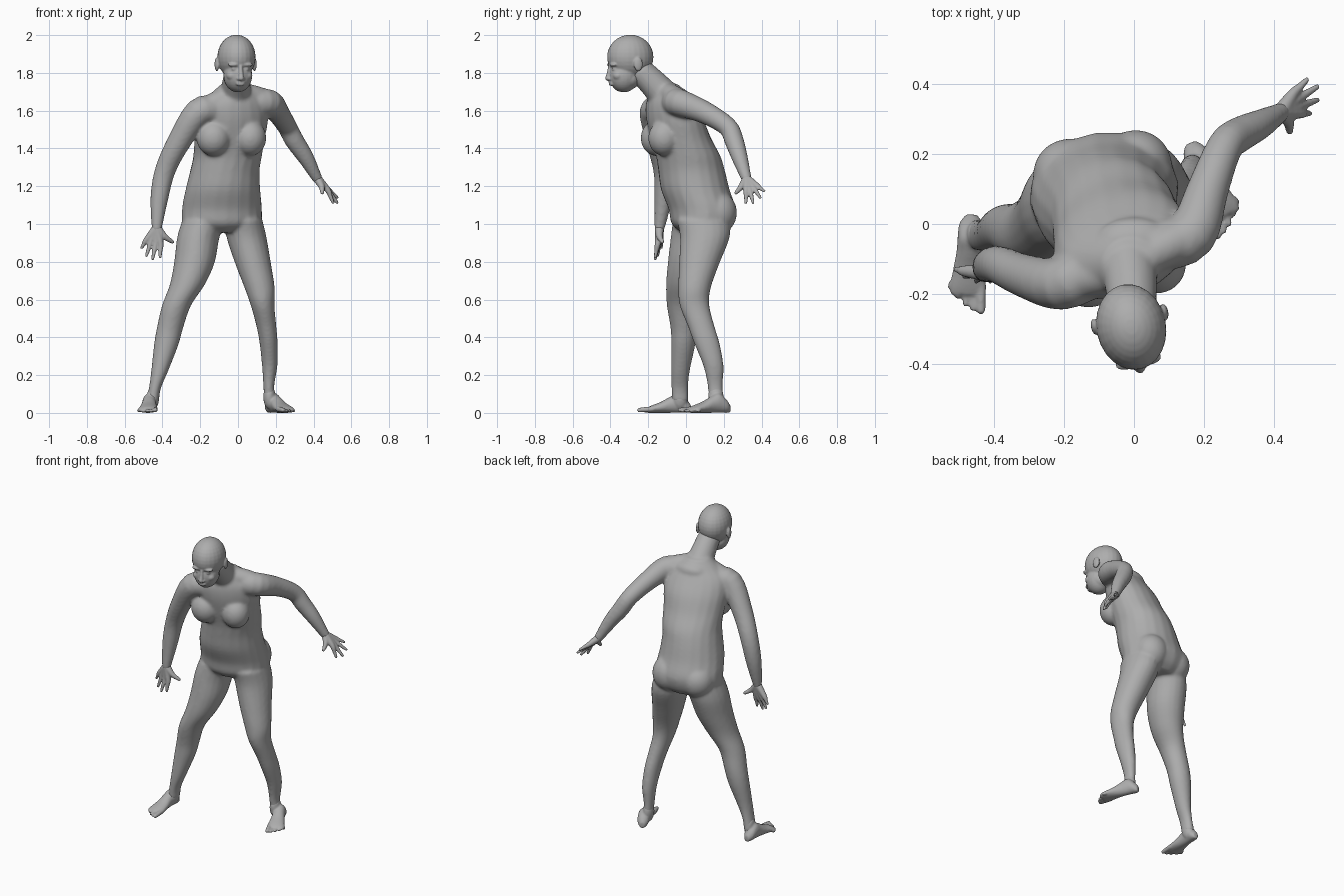
import bpy
import bmesh
import math
from mathutils import Vector, Matrix

cube = bpy.data.objects.get("Cube")
if cube:
    bpy.data.objects.remove(cube, do_unlink=True)

skin = bpy.data.materials.new("grey_skin")
skin.use_nodes = True
GREY = (0.42, 0.42, 0.42, 1)
skin.diffuse_color = GREY
skin.node_tree.nodes["Principled BSDF"].inputs["Base Color"].default_value = GREY
SIDES = 20
UP = Vector((0, 0, 1))


def spline(rows, steps=4):
    """Catmull-Rom interpolation of rows of numbers."""
    out = []
    for i in range(len(rows) - 1):
        a, b, c, d = (rows[max(0, min(len(rows) - 1, i + k))] for k in (-1, 0, 1, 2))
        for s in range(steps):
            t = s / steps
            out.append([q + t * (r - p) / 2 + t * t * (2 * p - 5 * q + 4 * r - e) / 2
                        + t ** 3 * (3 * q - p - 3 * r + e) / 2
                        for p, q, r, e in zip(a, b, c, d)])
    return out + [list(rows[-1])]


def loft(bm, sections):
    """Skin elliptical sections given as centre and two half axes."""
    rings = []
    for centre, u, v in sections:
        angles = [2 * math.pi * k / SIDES for k in range(SIDES)]
        rings.append([bm.verts.new(centre + u * math.cos(a) + v * math.sin(a)) for a in angles])
    for a, b in zip(rings, rings[1:]):
        for k in range(SIDES):
            n = (k + 1) % SIDES
            bm.faces.new((a[k], a[n], b[n], b[k]))
    bm.faces.new(rings[0][::-1])
    bm.faces.new(rings[-1])


def level_loft(bm, rows):
    """Rows of x, y, z, half width, half depth, yaw in degrees."""
    sections = []
    for x, y, z, rx, ry, yaw in spline(rows):
        turn = Matrix.Rotation(math.radians(yaw), 3, 'Z')
        sections.append((Vector((x, y, z)), turn @ Vector((rx, 0, 0)), turn @ Vector((0, ry, 0))))
    loft(bm, sections)


def ball(bm, loc, radii, base=Matrix()):
    m = base @ Matrix.Translation(loc) @ Matrix.Diagonal((*radii, 1))
    bmesh.ops.create_uvsphere(bm, u_segments=24, v_segments=16, radius=1, matrix=m)


def limb(bm, rows, base=Matrix()):
    """Round tube through rows of x, y, z, radius, with a rounded tip."""
    rows = spline(rows)
    pts = [base @ Vector(r[:3]) for r in rows]
    ref = (pts[-1] - pts[0]).orthogonal().normalized()
    sections = []
    for i, p in enumerate(pts):
        t = (pts[min(i + 1, len(pts) - 1)] - pts[max(i - 1, 0)]).normalized()
        u = t.cross(ref).normalized()
        sections.append((p, u * rows[i][3], t.cross(u) * rows[i][3]))
    loft(bm, sections)
    ball(bm, pts[-1], [rows[-1][3]] * 3)


def finish(bm, name, voxel, smoothing):
    """Fuse the overlapping forms into one smooth skin."""
    bmesh.ops.recalc_face_normals(bm, faces=bm.faces)
    mesh = bpy.data.meshes.new(name)
    bm.to_mesh(mesh)
    bm.free()
    ob = bpy.data.objects.new(name, mesh)
    bpy.context.scene.collection.objects.link(ob)
    fuse = ob.modifiers.new("fuse", 'REMESH')
    fuse.mode = 'VOXEL'
    fuse.voxel_size = voxel
    soft = ob.modifiers.new("soften", 'SMOOTH')
    soft.factor = 0.5
    soft.iterations = smoothing
    bpy.context.view_layer.update()
    done = bpy.data.meshes.new_from_object(ob.evaluated_get(bpy.context.evaluated_depsgraph_get()))
    ob.modifiers.clear()
    ob.data = done
    done.name = name
    done.materials.clear()
    done.materials.append(skin)
    for p in done.polygons:
        p.use_smooth = True


# Torso, from crotch to neck base
body = bmesh.new()
level_loft(body, [
    (-.085, .09, .955, .12, .11, 8), (-.085, .085, 1.0, .205, .16, 8),
    (-.085, .085, 1.08, .213, .178, 8), (-.08, .05, 1.18, .2, .182, 10),
    (-.07, .03, 1.28, .185, .177, 12), (-.055, .012, 1.36, .183, .17, 15),
    (-.045, -.025, 1.45, .19, .157, 18), (-.035, -.058, 1.55, .2, .145, 20),
    (-.03, -.085, 1.63, .185, .12, 20), (-.02, -.095, 1.69, .13, .09, 20),
    (-.015, -.105, 1.74, .075, .065, 15)])
ball(body, (-.13, -.155, 1.455), (.09, .085, .095))
ball(body, (.065, -.115, 1.455), (.085, .085, .095))
ball(body, (.005, .165, 1.06), (.105, .105, .115))
ball(body, (-.185, .14, 1.05), (.105, .105, .11))
ball(body, (0, -.05, 1.67), (.11, .07, .055))
limb(body, [(-.02, -.09, 1.65, .09), (-.01, -.16, 1.73, .077), (-.005, -.23, 1.8, .07)])
# Shoulder slopes
limb(body, [(0, -.11, 1.70, .055), (.1, -.06, 1.67, .06), (.16, -.03, 1.645, .06)])
limb(body, [(-.02, -.13, 1.69, .055), (-.12, -.15, 1.64, .06), (-.2, -.17, 1.595, .06)])
# Left and right arms
limb(body, [(.08, -.06, 1.64, .075), (.165, -.03, 1.64, .073), (.212, .1, 1.59, .06),
            (.26, .22, 1.515, .052), (.30, .255, 1.44, .051), (.36, .285, 1.35, .043),
            (.42, .32, 1.24, .028)])
limb(body, [(-.12, -.13, 1.6, .08), (-.21, -.172, 1.59, .075), (-.315, -.148, 1.43, .062),
            (-.385, -.118, 1.285, .055), (-.416, -.12, 1.14, .048), (-.43, -.14, .98, .028)])
# Left and right legs
level_loft(body, [
    (.03, .09, 1.02, .1, .14, 0), (.045, .1, .93, .106, .132, 0), (.08, .07, .79, .095, .107, 0),
    (.115, .045, .66, .08, .086, 0), (.13, .045, .57, .063, .079, 0), (.15, .08, .46, .053, .071, 0),
    (.162, .11, .37, .048, .068, 0), (.168, .145, .25, .041, .054, 0),
    (.163, .155, .14, .029, .04, 0), (.168, .16, .06, .03, .04, 0)])
level_loft(body, [
    (-.18, .07, 1.02, .115, .14, 0), (-.21, .055, .93, .112, .136, 0), (-.23, .025, .8, .108, .121, 0),
    (-.268, -.005, .68, .093, .101, 0), (-.325, -.02, .57, .077, .082, 0),
    (-.36, -.012, .45, .07, .07, 0), (-.38, -.015, .36, .065, .064, 0),
    (-.415, -.03, .22, .045, .05, 0), (-.44, -.033, .13, .032, .045, 0),
    (-.452, -.03, .06, .034, .044, 0)])
finish(body, "body", .009, 9)

# Head with jaw, brow, eyes, nose, lips and ears
head = bmesh.new()
base = Matrix.Translation((-.008, -.295, 0)) @ Matrix.Rotation(math.radians(12), 4, 'Z')
ball(head, (0, 0, 1.884), (.1, .124, .118), base)
ball(head, (0, -.035, 1.787), (.076, .08, .09), base)
ball(head, (0, -.01, 1.768), (.07, .062, .056), base)
ball(head, (0, -.056, 1.732), (.034, .034, .03), base)
limb(head, [(0, -.11, 1.838, .009), (0, -.116, 1.80, .011), (0, -.122, 1.772, .014)], base)
for z in (1.738, 1.749):
    ball(head, (0, -.103, z), (.025, .014, .006), base)
for s in (-1, 1):
    ball(head, (s * .034, -.1, 1.843), (.034, .018, .011), base)
    ball(head, (s * .034, -.094, 1.82), (.015, .014, .009), base)
    ball(head, (s * .04, -.073, 1.785), (.03, .03, .026), base)
    ball(head, (s * .013, -.115, 1.768), (.009, .011, .008), base)
    ball(head, (s * .102, .022, 1.845), (.011, .024, .037), base)
finish(head, "head", .005, 4)


def hand(name, wrist, little, index, tips, thumb_root, thumb_tip):
    """Four fingers fanning from the wrist through the knuckles, plus a thumb."""
    bm = bmesh.new()
    little, index = Vector(little), Vector(index)
    for i, tip in enumerate(tips):
        knuckle = little.lerp(index, i / 3)
        middle = knuckle.lerp(Vector(tip), .5)
        limb(bm, [(*wrist, .024), (*knuckle, .016), (*middle, .0115), (*tip, .008)])
    limb(bm, [(*wrist, .024), (*thumb_root, .017), (*thumb_tip, .01)])
    finish(bm, name, .005, 3)


hand("left_hand", (.42, .32, 1.24), (.455, .372, 1.205), (.475, .318, 1.18),
     [(.495, .413, 1.175), (.525, .393, 1.14), (.525, .355, 1.113), (.503, .317, 1.113)],
     (.442, .295, 1.2), (.446, .265, 1.165))
hand("right_hand", (-.43, -.14, .98), (-.485, -.135, .915), (-.41, -.15, .895),
     [(-.51, -.13, .875), (-.485, -.15, .833), (-.452, -.163, .815), (-.412, -.163, .825)],
     (-.39, -.14, .935), (-.347, -.125, .905))


def foot(name, heel, toe, inner, ankle):
    """Sole and instep sections from heel to ball, five toes and an ankle."""
    bm = bmesh.new()
    heel = Vector((*heel, 0))
    d = (Vector((*toe, 0)) - heel).normalized()
    side = UP.cross(d)
    rows = spline([(.003, .016, .04), (.03, .034, .075), (.07, .037, .105), (.11, .038, .088),
                   (.16, .045, .06), (.21, .052, .04), (.235, .05, .028)])
    loft(bm, [(heel + d * t + UP * h / 2, side * w, UP * h / 2) for t, w, h in rows])
    for i in range(5):
        r = .015 if i == 0 else .011
        across = side * inner * (.037 - .0205 * i)
        root = heel + d * .2 + across + UP * r * 1.4
        tip = heel + d * (.275 - .004 * i * i) + across * 1.1 + UP * r
        limb(bm, [(*root, r), (*tip, r * .85)])
    ball(bm, ankle, (.032, .041, .065))
    finish(bm, name, .006, 3)


foot("left_foot", (.16, .235), (.28, -.025), -1, (.166, .158, .085))
foot("right_foot", (-.465, .03), (-.48, -.26), 1, (-.45, -.031, .08))
